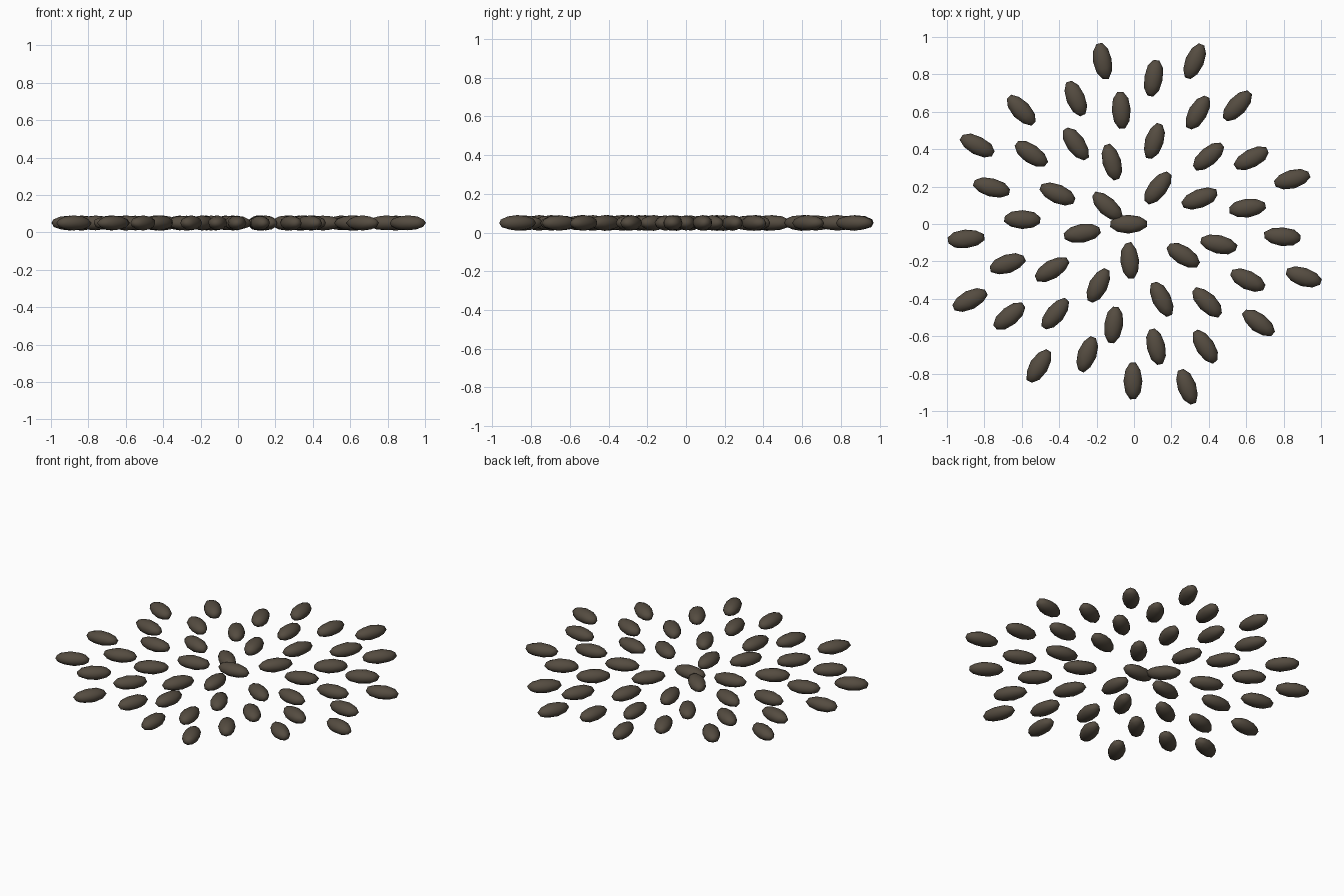
import bpy
import bmesh
import math
import random
from mathutils import Vector

cube = bpy.data.objects.get("Cube")
if cube:
    bpy.data.objects.remove(cube, do_unlink=True)

random.seed(4)
GOLDEN_ANGLE = math.pi * (3 - math.sqrt(5))
SPACING = 0.14
CENTRE = Vector((-0.03, 0, 0.05))
SEED_SIZE = Vector((0.102, 0.05, 0.04))

# Small sideways nudges, in hundredths, that loosen the regular spiral
NUDGES = [0, -1, -1, 1, 3, 3, 0, 1, 1, 1, -1, 0,
          1, -1, 2, -1, 0, 1, 0, -1, 1, 0, 2, 0,
          3, 2, -1, 0, 3, -1, 1, -1, 0, 0, 1, -1,
          2, 1, -1, 0, 2, 0, 0, 1, -1, 0, 1, 2]

# Dark seed husk colour
husk = bpy.data.materials.new("dark_brown_husk")
husk.use_nodes = True
colour = (0.09, 0.072, 0.052, 1)
husk.diffuse_color = colour
husk.node_tree.nodes["Principled BSDF"].inputs["Base Color"].default_value = colour


def make_seed(name, location, angle):
    """One slightly uneven, elongated seed pointing along the given angle."""
    mesh = bpy.data.meshes.new(name)
    bm = bmesh.new()
    bmesh.ops.create_icosphere(bm, subdivisions=2, radius=1)
    for vert in bm.verts:
        vert.co *= random.uniform(0.97, 1.03)
        vert.co = vert.co * SEED_SIZE
    for face in bm.faces:
        face.smooth = True
    bm.to_mesh(mesh)
    bm.free()
    mesh.materials.append(husk)
    seed = bpy.data.objects.new(name, mesh)
    seed.location = location
    seed.rotation_euler.z = angle
    bpy.context.collection.objects.link(seed)


# Seeds along a sunflower spiral, each pointing away from the middle
for i, nudge in enumerate(NUDGES):
    angle = i * GOLDEN_ANGLE
    radius = SPACING * math.sqrt(i)
    offset = Vector((radius * math.cos(angle) + nudge / 100, radius * math.sin(angle), 0))
    make_seed(f"seed_{i + 1}", CENTRE + offset, angle)
